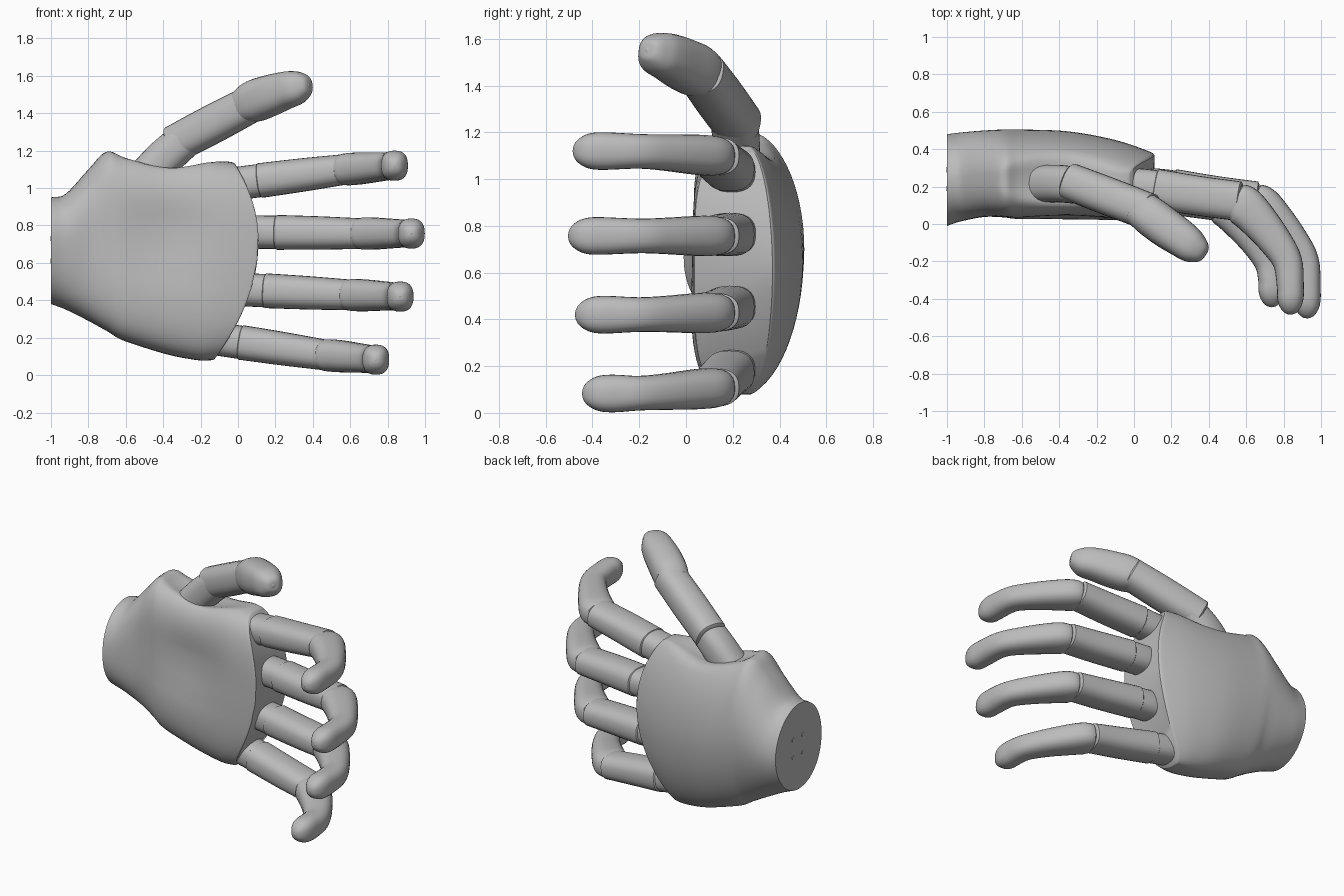
import bpy, bmesh, math
from mathutils import Vector

old = bpy.data.objects.get("Cube")
if old:
    bpy.data.objects.remove(old, do_unlink=True)

# One plain grey for the whole hand
grey = bpy.data.materials.new("matte_grey")
grey.use_nodes = True
colour = (0.5, 0.5, 0.5, 1)
grey.diffuse_color = colour
grey.node_tree.nodes["Principled BSDF"].inputs["Base Color"].default_value = colour


def spline(rows, steps):
    """Smooth curve through rows of any length."""
    pts = [Vector(r) for r in rows]
    pts = [pts[0] * 2 - pts[1]] + pts + [pts[-1] * 2 - pts[-2]]
    out = []
    for a, b, c, d in zip(pts, pts[1:], pts[2:], pts[3:]):
        for k in range(steps):
            t = k / steps
            out.append(b + (c - a) * (t / 2) + (a * 2 - b * 5 + c * 4 - d) * (t * t / 2)
                       + (b * 3 - a - c * 3 + d) * (t ** 3 / 2))
    return out + [pts[-2]]


def power(v, n):
    return math.copysign(abs(v) ** (2 / n), v)


def loft(name, rings):
    """Skin a list of rings and close both ends with strips."""
    bm = bmesh.new()
    loops = [[bm.verts.new(p) for p in ring] for ring in rings]
    n = len(loops[0])
    for a, b in zip(loops, loops[1:]):
        for i in range(n):
            j = (i + 1) % n
            bm.faces.new((a[i], a[j], b[j], b[i]))
    for loop in (loops[0], loops[-1]):
        for i in range(n // 2):
            quad = [loop[i], loop[i + 1], loop[n - i - 1], loop[-i % n]]
            bm.faces.new(list(dict.fromkeys(quad)))
    bmesh.ops.recalc_face_normals(bm, faces=bm.faces[:])
    mesh = bpy.data.meshes.new(name)
    bm.to_mesh(mesh)
    bm.free()
    mesh.materials.append(grey)
    obj = bpy.data.objects.new(name, mesh)
    bpy.context.collection.objects.link(obj)
    bpy.ops.object.select_all(action='DESELECT')
    obj.select_set(True)
    bpy.context.view_layer.objects.active = obj
    bpy.ops.object.shade_smooth_by_angle(angle=math.radians(40))


def tube(name, rows, steps=5, sides=28):
    """Rounded limb; each row is x, y, z, half width, half thickness."""
    samples = spline(rows, steps)
    pos = [Vector(s[:3]) for s in samples]
    size = [(s[3], s[4]) for s in samples]
    # soft rims at both ends
    for end, nxt in ((0, 1), (-1, -2)):
        rim = size[end][0] * 0.1
        at = 0 if end == 0 else len(pos)
        pos.insert(at, pos[end] + (pos[end] - pos[nxt]).normalized() * rim)
        size.insert(at, tuple(v * 0.88 for v in size[end]))
    rings = []
    for i, p in enumerate(pos):
        tangent = (pos[min(i + 1, len(pos) - 1)] - pos[max(i - 1, 0)]).normalized()
        up = Vector((0, 0, 1))
        across = (up - tangent * up.dot(tangent)).normalized()
        depth = tangent.cross(across)
        ring = []
        for k in range(sides):
            a = math.tau * k / sides
            ring.append(p + across * power(math.cos(a), 2.5) * size[i][0]
                        + depth * power(math.sin(a), 2.5) * size[i][1])
        rings.append(ring)
    loft(name, rings)


# Palm: sections from wrist to knuckles as
# x, low z, high z, front y, back y, depth share of the side edge
SECTIONS = [
    (-1, .38, .95, -.01, .48, .5), (-.92, .35, .97, .015, .49, .5),
    (-.8, .29, 1.1, .035, .5, .5), (-.7, .235, 1.2, .03, .505, .5),
    (-.6, .18, 1.18, .02, .505, .52), (-.35, .11, 1.145, .02, .495, .54),
    (-.1, .08, 1.15, .02, .45, .57), (.08, .08, 1.14, .03, .39, .66),
    (.11, .085, 1.13, .035, .37, .7)]


def palm_ring(row, sides=64):
    u, low, high, front, back, share = row
    mid = front + (back - front) * share
    blend = min(1, max(0, (u + 1) / 0.35))
    shear = max(0, (u + .6) / .71) ** 2
    ring = []
    for k in range(sides):
        a = math.tau * k / sides
        s = math.sin(a)
        n = 1.9 if s > 0 else 2.1 + 1.5 * blend
        z = (low + high) / 2 + power(math.cos(a), n) * (high - low) / 2
        y = mid + power(s, n) * ((back - mid) if s > 0 else (mid - front))
        # knuckle edge sweeps back toward the outer fingers
        x = u - shear * (z - .72) ** 2 * (.585 if z < .72 else .75)
        # hollow of the palm
        if s < 0:
            y -= s * .04 * math.exp(-((x + .4) / .25) ** 2 - ((z - .75) / .2) ** 2)
        # thumb socket
        if z > .95:
            d = ((x + .4) / .34) ** 2 + ((y - .24) / .14) ** 2
            z -= .06 * max(0, 1 - d) ** 1.3
        ring.append((x, y, z))
    return ring


loft("palm", [palm_ring(r) for r in spline(SECTIONS, 6)])

# Fingers: shift along x, height at root, middle joint and tip, reach of tip
FINGERS = {
    "index": (0, 1.025, 1.097, 1.12, -.485),
    "middle": (.09, .765, .757, .757, -.505),
    "ring": (.03, .457, .43, .42, -.475),
    "little": (-.1, .192, .11, .083, -.445)}
# Rounding of a fingertip: distance from the end, share of full size
TIP = [(.15, 1), (.09, .98), (.05, .84), (.02, .58), (.005, .3), (0, .02)]

for name, (dx, root, joint, end, reach) in FINGERS.items():
    def height(x):
        return root + (joint - root) * x / .55

    tube(name + "_finger_knuckle", [(x + dx, y, height(x), .089, .1)
                                    for x, y in ((-.1, .205), (.05, .195), (.2, .175))])
    tube(name + "_finger_lower", [(.12 + dx, .187, height(.12), .093, .107),
                                  (.35 + dx, .15, height(.35), .089, .106),
                                  (.56 + dx, .122, height(.56), .082, .106)])
    upper = [(.545, .12, .079, .1), (.59, .095, .086, .11), (.655, .03, .085, .103),
             (.75, -.085, .078, .09), (.82, -.2, .074, .079)]
    upper += [(.836, reach + gap, .08 * f, .072 * f) for gap, f in TIP]
    rows = []
    for x, y, w, t in upper:
        f = min(1, (x - .545) / .29)
        rows.append((x + dx, y, joint + (end - joint) * f, w, t))
    tube(name + "_finger_upper", rows)

# Thumb
tube("thumb_base", [(-.5, .215, 1.05, .102, .1), (-.39, .215, 1.165, .102, .1),
                    (-.27, .2, 1.27, .096, .096)])
tube("thumb_lower", [(-.34, .225, 1.235, .1, .1), (-.13, .145, 1.345, .103, .102),
                     (.08, .065, 1.455, .098, .1)])
tube("thumb_tip", [(.03, .085, 1.435, .093, .098), (.09, .04, 1.465, .111, .106),
                   (.17, -.02, 1.495, .109, .106), (.25, -.075, 1.522, .1, .1),
                   (.31, -.12, 1.537, .09, .09), (.35, -.147, 1.547, .069, .068),
                   (.375, -.165, 1.552, .04, .04), (.381, -.169, 1.553, .004, .004)])

# Mounting studs on the wrist plate
for i, y in enumerate((.19, .29)):
    for j, z in enumerate((.61, .73)):
        bpy.ops.mesh.primitive_cylinder_add(vertices=16, radius=.014, depth=.006,
                                            location=(-1, y, z),
                                            rotation=(0, math.pi / 2, 0))
        stud = bpy.context.object
        stud.name = f"wrist_stud_{i * 2 + j + 1}"
        stud.data.materials.append(grey)
